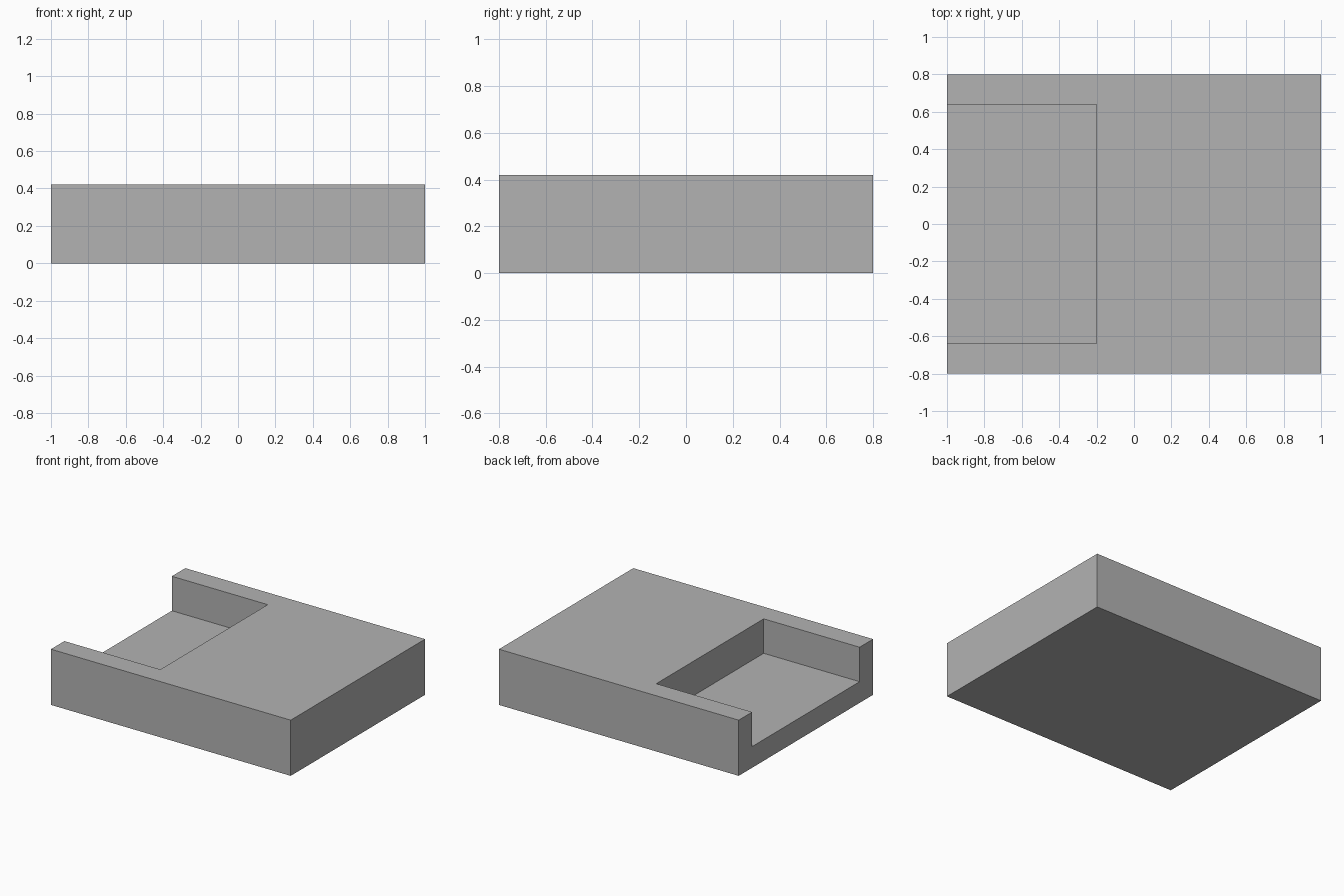
import bpy

cube = bpy.data.objects.get("Cube")
if cube:
    bpy.data.objects.remove(cube, do_unlink=True)

HEIGHT = 0.42
FLOOR = 0.16          # height of the recess floor
RECESS_END = -0.2     # inner wall of the recess
RECESS_HALF = 0.64    # half the recess width


def box(name, low, high):
    """Axis-aligned box between two corners."""
    centre = [(a + b) / 2 for a, b in zip(low, high)]
    bpy.ops.mesh.primitive_cube_add(size=1, location=centre)
    obj = bpy.context.object
    obj.name = name
    obj.scale = [b - a for a, b in zip(low, high)]
    bpy.ops.object.transform_apply(location=True, rotation=False, scale=True)
    return obj


# Plain grey material
grey = bpy.data.materials.new("light_grey")
grey.use_nodes = True
colour = (0.45, 0.45, 0.45, 1)
grey.diffuse_color = colour
grey.node_tree.nodes["Principled BSDF"].inputs["Base Color"].default_value = colour

# Solid block
block = box("block", (-1, -0.8, 0), (1, 0.8, HEIGHT))
block.data.materials.append(grey)

# Recess open at the top and at the -x side
cutter = box("recess_cutter", (-1.2, -RECESS_HALF, FLOOR),
             (RECESS_END, RECESS_HALF, HEIGHT + 0.2))
cutter.data.materials.append(grey)
cutter.hide_render = True

cut = block.modifiers.new("recess", 'BOOLEAN')
cut.operation = 'DIFFERENCE'
cut.solver = 'EXACT'
cut.object = cutter
bpy.context.view_layer.objects.active = block
bpy.ops.object.modifier_apply(modifier=cut.name)
bpy.data.objects.remove(cutter, do_unlink=True)
